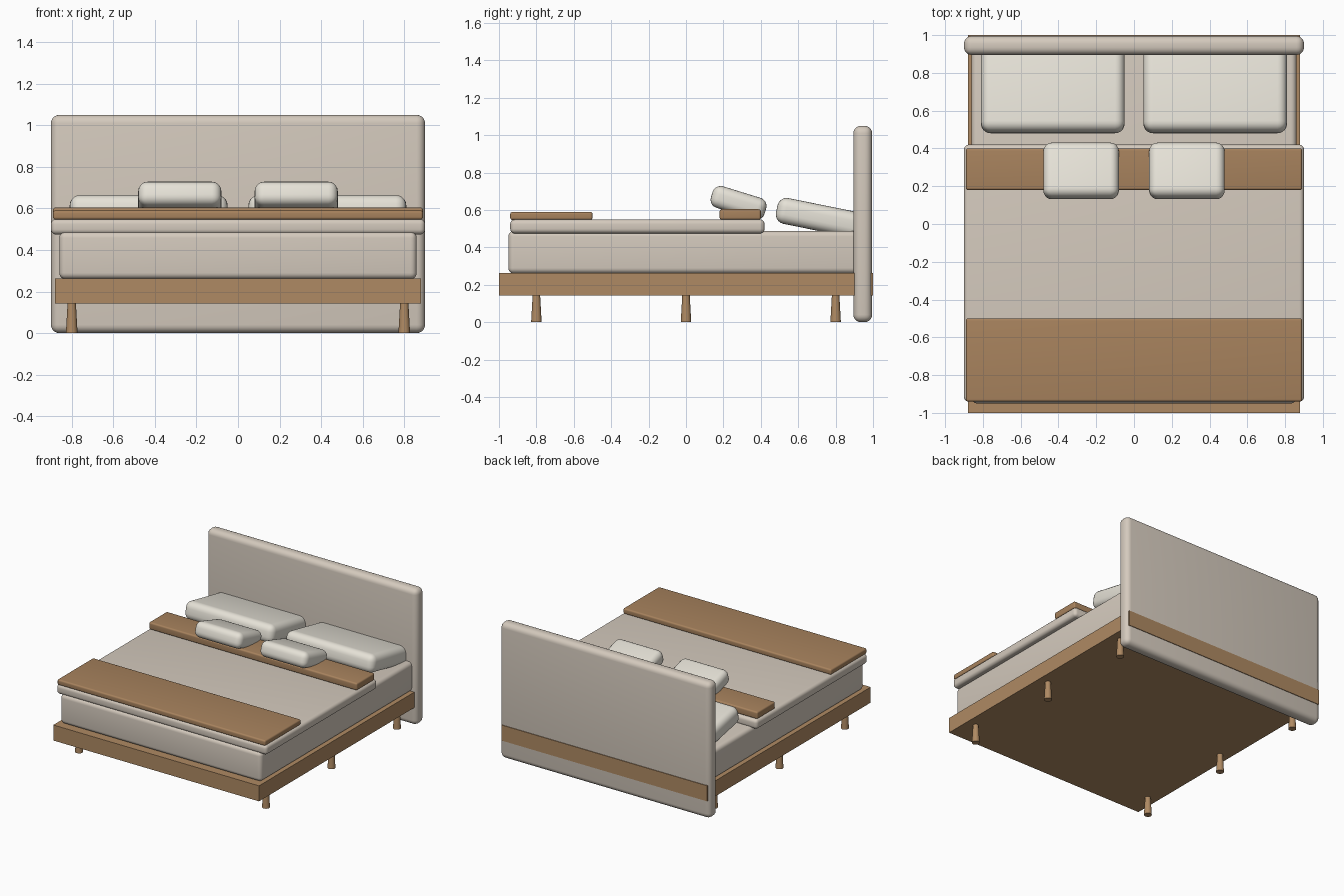
import bpy
import bmesh
from mathutils import Matrix

if "Cube" in bpy.data.objects:
    bpy.data.objects.remove(bpy.data.objects["Cube"])


def material(name, rgb):
    m = bpy.data.materials.new(name)
    m.diffuse_color = (*rgb, 1)
    m.use_nodes = True
    m.node_tree.nodes["Principled BSDF"].inputs["Base Color"].default_value = m.diffuse_color
    return m


WOOD = material("wood", (0.43, 0.255, 0.125))
THROW = material("brown_cloth", (0.39, 0.225, 0.11))
LINEN = material("linen", (0.66, 0.59, 0.51))
COTTON = material("cotton", (0.79, 0.76, 0.68))


def finish(bm, name, mat, loc, tilt=0.0):
    mesh = bpy.data.meshes.new(name)
    bm.to_mesh(mesh)
    bm.free()
    mesh.materials.append(mat)
    ob = bpy.data.objects.new(name, mesh)
    ob.location = loc
    ob.rotation_euler.x = tilt
    bpy.context.collection.objects.link(ob)
    bpy.ops.object.select_all(action='DESELECT')
    ob.select_set(True)
    bpy.context.view_layer.objects.active = ob
    bpy.ops.object.shade_smooth_by_angle(angle=0.6)
    return ob


def box(name, mat, size, loc, radius=0.0, tilt=0.0):
    bm = bmesh.new()
    bmesh.ops.create_cube(bm, size=1, matrix=Matrix.Diagonal((*size, 1)))
    if radius:
        bmesh.ops.bevel(bm, geom=bm.edges[:], offset=radius, segments=5,
                        profile=0.5, affect='EDGES', clamp_overlap=True)
    return finish(bm, name, mat, loc, tilt)


def leg(name, x, y):
    bm = bmesh.new()
    bmesh.ops.create_cone(bm, cap_ends=True, segments=24,
                          radius1=0.028, radius2=0.02, depth=0.145)
    return finish(bm, name, WOOD, (x, y, 0.0725))


# Wooden base and upholstered headboard
box("bed_frame", WOOD, (1.76, 2.0, 0.12), (0, 0, 0.202))
box("headboard", LINEN, (1.8, 0.1, 1.05), (0, 0.945, 0.525), 0.04)

# Mattress and covers
box("mattress", LINEN, (1.72, 1.9, 0.228), (0, 0, 0.374), 0.03)
box("duvet", LINEN, (1.8, 1.36, 0.075), (0, -0.26, 0.512), 0.025)
box("foot_throw", THROW, (1.78, 0.44, 0.043), (0, -0.72, 0.568), 0.012)
box("folded_band", THROW, (1.78, 0.22, 0.056), (0, 0.29, 0.576), 0.012)

# Mirrored pillows, cushions and legs
for side, s in (("left", -1), ("right", 1)):
    box(side + "_pillow", COTTON, (0.76, 0.5, 0.14),
        (s * 0.43, 0.73, 0.555), 0.05, -0.2)
    box(side + "_cushion", COTTON, (0.4, 0.3, 0.12),
        (s * 0.28, 0.281, 0.638), 0.045, -0.3)
    for place, y in (("front", -0.8), ("middle", 0), ("back", 0.8)):
        leg(f"{place}_{side}_leg", s * 0.8, y)
